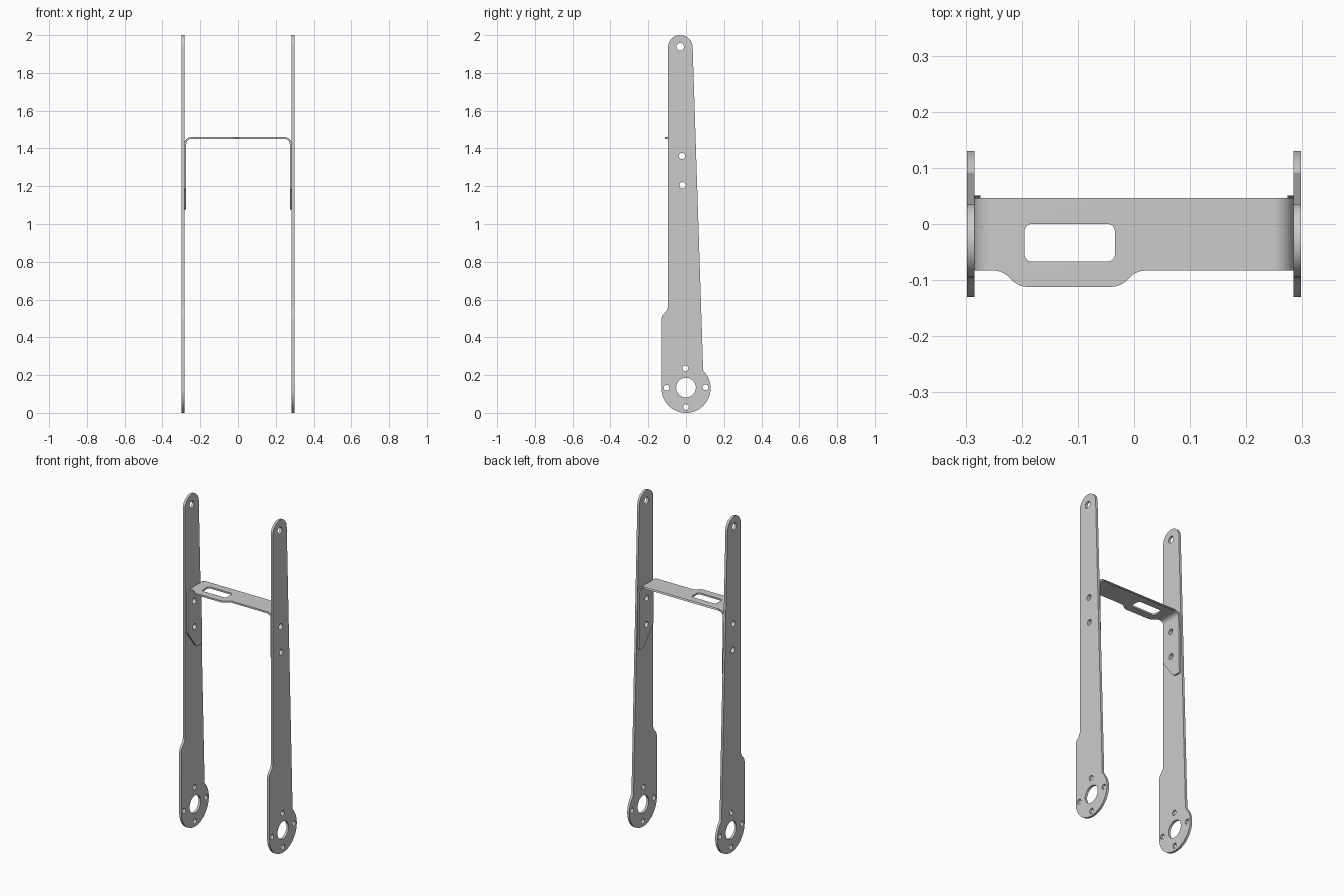
import bpy, bmesh, math
from mathutils import Vector, Matrix

if "Cube" in bpy.data.objects:
    bpy.data.objects.remove(bpy.data.objects["Cube"])

# Local XY sheet -> world YZ plane (sheet thickness along X)
YZ = Matrix(((0, 0, 1, 0), (1, 0, 0, 0), (0, 1, 0, 0), (0, 0, 0, 1)))


def arc(cx, cy, r, a0, a1, n):
    return [(cx + r * math.cos(math.radians(a0 + (a1 - a0) * i / n)),
             cy + r * math.sin(math.radians(a0 + (a1 - a0) * i / n)), 0)
            for i in range(n + 1)]


def circle(cx, cy, r, n=32):
    return arc(cx, cy, r, 0, 360, n)[:-1]


def rounded(pts, n=6):
    """Closed outline from (x, y, fillet radius) points."""
    out = []
    for i, (x, y, r) in enumerate(pts):
        p = Vector((x, y))
        if r == 0:
            out.append(p)
            continue
        a = (Vector(pts[i - 1][:2]) - p).normalized()
        b = (Vector(pts[(i + 1) % len(pts)][:2]) - p).normalized()
        half = a.angle(b) / 2
        c = p + (a + b).normalized() * (r / math.sin(half))
        t = r / math.tan(half)
        u, v = p + a * t - c, p + b * t - c
        sweep = math.pi - 2 * half
        for k in range(n + 1):
            f = k / n
            out.append(c + (u * math.sin((1 - f) * sweep) + v * math.sin(f * sweep)) / math.sin(sweep))
    return out


def sheet(loops, low, high, matrix=Matrix()):
    """Mesh of a flat plate: first loop is the outline, the rest are holes."""
    cu = bpy.data.curves.new("outline", 'CURVE')
    cu.dimensions, cu.fill_mode = '2D', 'BOTH'
    cu.extrude = (high - low) / 2
    for loop in loops:
        sp = cu.splines.new('POLY')
        sp.points.add(len(loop) - 1)
        for pt, co in zip(sp.points, loop):
            pt.co = (co[0], co[1], 0, 1)
        sp.use_cyclic_u = True
    ob = bpy.data.objects.new("outline", cu)
    bpy.context.collection.objects.link(ob)
    dg = bpy.context.evaluated_depsgraph_get()
    me = bpy.data.meshes.new_from_object(ob.evaluated_get(dg))
    bpy.data.objects.remove(ob)
    me.transform(matrix @ Matrix.Translation((0, 0, (low + high) / 2)))
    return me


def finish(name, bm):
    bmesh.ops.remove_doubles(bm, verts=bm.verts, dist=0.0002)
    bmesh.ops.recalc_face_normals(bm, faces=bm.faces)
    me = bpy.data.meshes.new(name)
    bm.to_mesh(me)
    ob = bpy.data.objects.new(name, me)
    bpy.context.collection.objects.link(ob)
    bpy.ops.object.select_all(action='DESELECT')
    ob.select_set(True)
    bpy.context.view_layer.objects.active = ob
    bpy.ops.object.shade_smooth_by_angle(angle=math.radians(30))


bolts = [circle(-0.021, 1.36, 0.017, 24), circle(-0.018, 1.205, 0.017, 24)]

# Side arms: round hub, tapering blade, rounded tip
arm = rounded(arc(0, 0.13, 0.13, 180, 400, 44)
              + [(0.0905, 0.225, 0.018)]
              + arc(-0.03, 1.935, 0.065, 2, 180, 28)
              + [(-0.095, 0.55, 0.045), (-0.13, 0.51, 0.045)])
arm_holes = [circle(0, 0.134, 0.052, 40), circle(-0.031, 1.938, 0.02)] + bolts
arm_holes += [circle(y, z, 0.015, 24) for y, z in
              ((-0.103, 0.133), (0.103, 0.135), (-0.003, 0.236), (0, 0.031))]
for name, lo, hi in (("left_arm", -0.298, -0.284), ("right_arm", 0.284, 0.298)):
    bm = bmesh.new()
    bm.from_mesh(sheet([arm] + arm_holes, lo, hi, YZ))
    finish(name, bm)

# Cross bracket: top web with slot and front tab
F, B = -0.083, 0.046            # front and back edges
BX, BZ = 0.248, 1.424           # bend centre
web = rounded([(-BX, B, 0), (-BX, F, 0), (-0.232, F, 0.04), (-0.208, -0.112, 0.04),
               (-0.022, -0.112, 0.04), (0.002, F, 0.04), (BX, F, 0), (BX, B, 0)])
slot = rounded([(-0.195, 0, 0.013), (-0.195, -0.067, 0.013),
                (-0.034, -0.067, 0.013), (-0.034, 0, 0.013)])
bm = bmesh.new()
bm.from_mesh(sheet([web, slot], 1.45, 1.46))

# Bracket legs with slanted lower front corner
leg = rounded([(F, BZ, 0), (F, 1.19, 0.02), (0.0, 1.078, 0.04),
               (0.051, 1.078, 0.008), (B, BZ, 0)])
for lo, hi in ((-0.284, -0.274), (0.274, 0.284)):
    bm.from_mesh(sheet([leg] + bolts, lo, hi, YZ))

# Open the seams where the bends attach
bm.normal_update()
seams = []
for f in bm.faces:
    web_end = all(abs(abs(v.co.x) - BX) < 1e-4 for v in f.verts)
    leg_end = all(abs(v.co.z - BZ) < 1e-4 for v in f.verts)
    if web_end or leg_end:
        seams.append(f)
bmesh.ops.delete(bm, geom=seams, context='FACES')

# Quarter-round bends
for s in (-1, 1):
    rings = []
    for k in range(11):
        a = math.pi / 2 * k / 10
        rings.append([bm.verts.new((s * (BX + r * math.cos(a)), y, BZ + r * math.sin(a)))
                      for r, y in ((0.026, F), (0.036, F), (0.036, B), (0.026, B))])
    for p, q in zip(rings, rings[1:]):
        for i in range(4):
            j = (i + 1) % 4
            bm.faces.new((p[i], p[j], q[j], q[i]))
finish("cross_bracket", bm)
